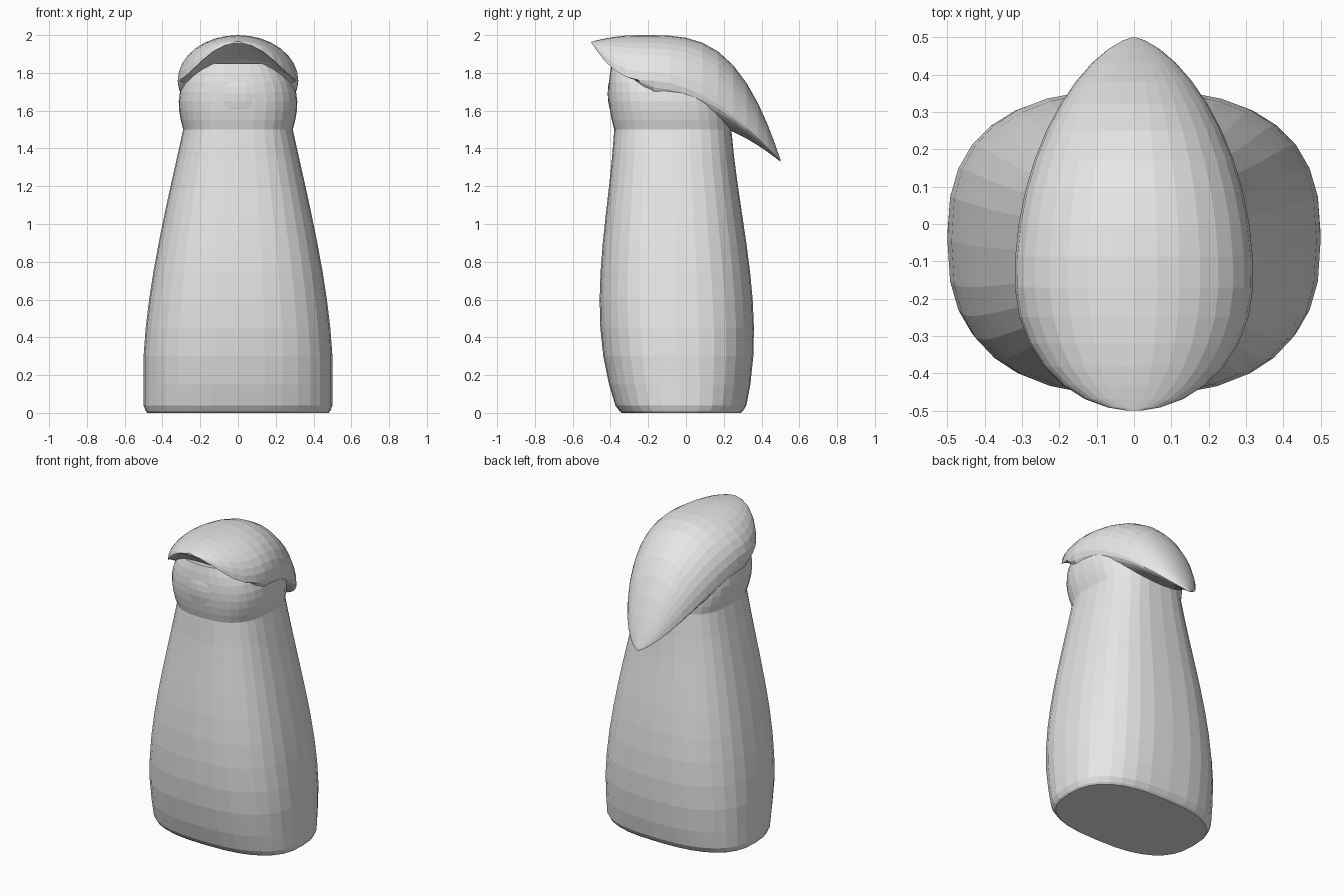
import bpy
import bmesh
import math

cube = bpy.data.objects.get("Cube")
if cube:
    bpy.data.objects.remove(cube, do_unlink=True)

SIDES = 32
NECK = 1.5
SQUARENESS = 2.6

cloth = bpy.data.materials.new("light grey")
cloth.use_nodes = True
cloth.diffuse_color = (0.8, 0.8, 0.8, 1)
shader = cloth.node_tree.nodes["Principled BSDF"]
shader.inputs["Base Color"].default_value = cloth.diffuse_color


def bezier(t, start, first, second, end):
    """Cubic Bezier value for t between zero and one."""
    s = 1 - t
    return s**3 * start + 3 * s * s * t * first + 3 * s * t * t * second + t**3 * end


def ease(value, start, end, amount, power):
    """Grow from nothing at start to the full amount at end."""
    return amount * max(0, (value - start) / (end - start)) ** power


def rounded(value):
    """Square off a sine or cosine for a superellipse outline."""
    return math.copysign(abs(value) ** (2 / SQUARENESS), value)


def finish(name, bm):
    """Turn a bmesh into a named, coloured object."""
    bmesh.ops.recalc_face_normals(bm, faces=bm.faces)
    mesh = bpy.data.meshes.new(name)
    bm.to_mesh(mesh)
    bm.free()
    mesh.materials.append(cloth)
    obj = bpy.data.objects.new(name, mesh)
    bpy.context.collection.objects.link(obj)
    return obj


def loft(name, stations, outline):
    """Bridge one closed outline per station and cap both ends."""
    bm = bmesh.new()
    angles = [math.tau * i / SIDES for i in range(SIDES)]
    rings = [
        [bm.verts.new(point) for point in outline(station, angles)]
        for station in stations
    ]
    for ring, following in zip(rings, rings[1:]):
        for i in range(SIDES):
            j = (i + 1) % SIDES
            bm.faces.new((ring[i], ring[j], following[j], following[i]))
    bm.faces.new(rings[0])
    bm.faces.new(rings[-1])
    return finish(name, bm)


# Robe: flared body below the neck, rounded cheeks above it
def robe_outline(z, angles):
    if z <= NECK:
        t = z / NECK
        half = bezier(t, 0.5, 0.53, 0.4, 0.29)
        front = bezier(t, -0.36, -0.55, -0.41, -0.38)
        back = bezier(t, 0.31, 0.44, 0.28, 0.24)
    else:
        t = (z - NECK) / 0.4
        half = bezier(t, 0.29, 0.33, 0.34, 0.16)
        front = bezier(t, -0.38, -0.42, -0.42, -0.38)
        back = bezier(t, 0.24, 0.24, 0.2, 0.05)
    # Softened hem
    hem = ease(z, 0.04, 0, 0.02, 2)
    half = min(half, 0.5) - hem
    middle = (front + back) / 2
    depth = (back - front) / 2 - hem
    for a in angles:
        yield (half * rounded(math.cos(a)), middle + depth * rounded(math.sin(a)), z)


hem_heights = [0, 0.01, 0.04]
body_heights = [NECK * i / 10 for i in range(1, 11)]
head_heights = [NECK + 0.05 * i for i in range(1, 8)]
loft("robe", hem_heights + body_heights + head_heights, robe_outline)


# Hood: leaf-shaped from above, peaked over the face, hooked down behind
def hood_outline(y, angles):
    back = y > -0.15
    span = ease(y, -0.15, 0.5 if back else -0.5, 1, 2)
    half = 0.32 * (1 - span) ** (0.65 if back else 0.5)
    top = 2 - ease(y, -0.25, -0.5, 0.035, 2) - ease(y, -0.25, 0.5, 0.66, 3.5)
    edge = 1.76 + ease(y, -0.2, -0.5, 0.2, 2.5) - ease(y, -0.2, 0.5, 0.425, 1.9)
    under = 1.57 + ease(y, -0.2, -0.5, 0.385, 0.5) - ease(y, -0.1, 0.5, 0.24, 2)
    for a in angles:
        rise = math.sin(a)
        reach = top - edge if rise >= 0 else edge - under
        yield (half * math.cos(a), y, edge + reach * rise)


hood_depths = [-0.499 * math.cos(math.pi * i / 18) for i in range(19)]
loft("hood", hood_depths, hood_outline)

# Face: shallow dome set into the hood opening
bm = bmesh.new()
bmesh.ops.create_uvsphere(bm, u_segments=SIDES, v_segments=SIDES // 2, radius=1)
face = finish("face", bm)
face.scale = (0.23, 0.13, 0.2)
face.location = (0, -0.285, 1.69)
